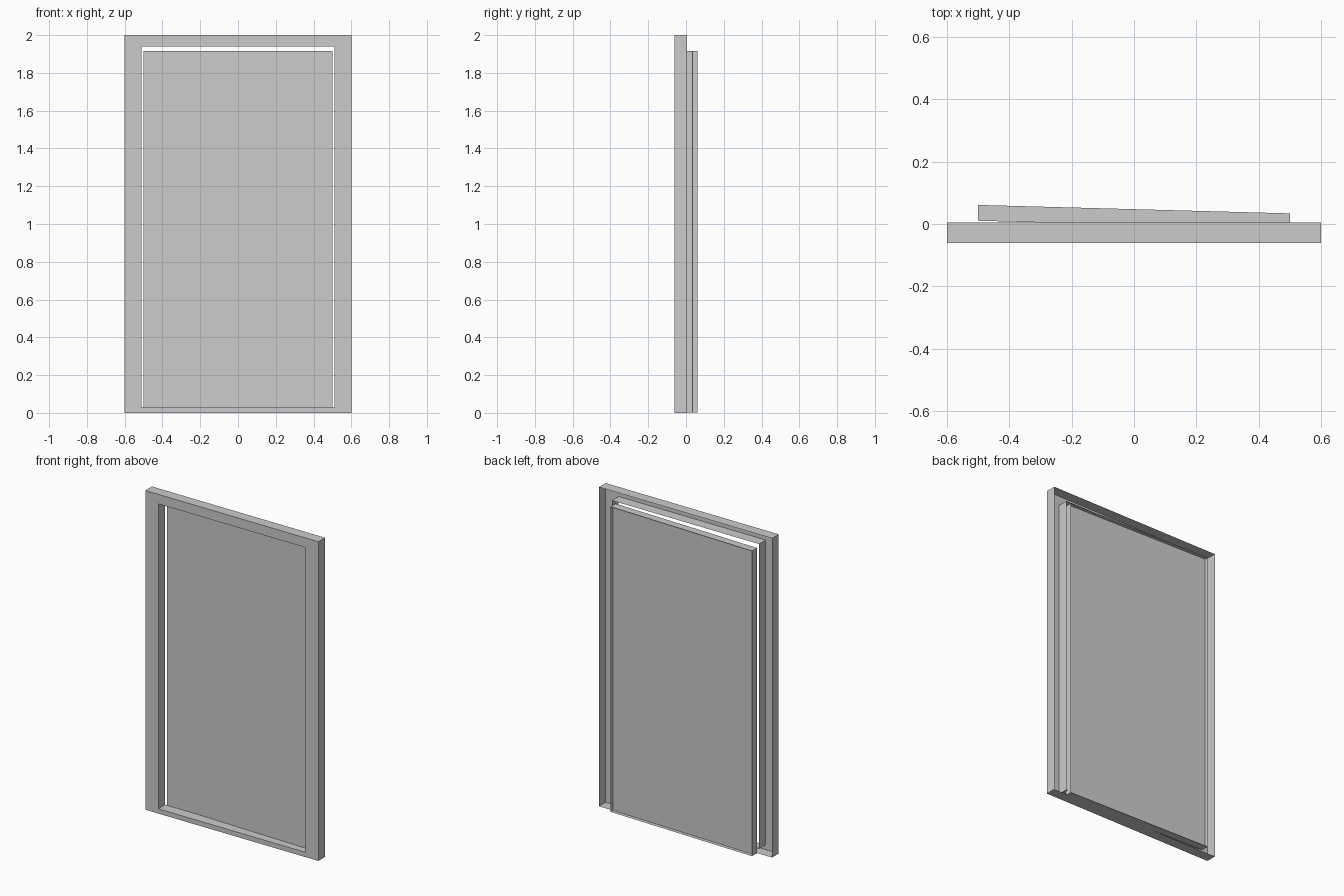
import bpy, bmesh

if "Cube" in bpy.data.objects:
    bpy.data.objects.remove(bpy.data.objects["Cube"])

FRONT, REAR = -0.061, 0.005      # frame depth
HINGE_SLOPE = -0.027             # the door leaf stands slightly ajar


def loop(bm, x, z0, z1, y, slope=0.0):
    """Rectangular ring of vertices facing -y, optionally swung about z."""
    pts = [(-x, z0), (x, z0), (x, z1), (-x, z1)]
    return [bm.verts.new((px, y + slope * px, pz)) for px, pz in pts]


def bridge(bm, a, b):
    """Join two vertex rings with four quads."""
    for i in range(4):
        j = (i + 1) % 4
        bm.faces.new((a[i], a[j], b[j], b[i]))


def finish(bm, name):
    mesh = bpy.data.meshes.new(name)
    bm.to_mesh(mesh)
    bm.free()
    obj = bpy.data.objects.new(name, mesh)
    bpy.context.collection.objects.link(obj)
    return obj


# Door frame: hollow shell with front face, outer and inner walls, open at the back
bm = bmesh.new()
outer = [loop(bm, 0.6, 0.0, 2.0, y) for y in (REAR, FRONT)]
inner = [loop(bm, 0.51, 0.03, 1.94, y) for y in (FRONT, REAR)]
rings = outer + inner
for a, b in zip(rings, rings[1:]):
    bridge(bm, b, a)
finish(bm, "door_frame")

# Door leaf: closed front slab
bm = bmesh.new()
front = loop(bm, 0.5, 0.003, 1.915, -0.003, HINGE_SLOPE)
middle = loop(bm, 0.5, 0.003, 1.915, 0.024, HINGE_SLOPE)
bm.faces.new(front)
bridge(bm, middle, front)
bm.faces.new(middle[::-1])
finish(bm, "door_leaf")

# Thin rim around the recessed back of the leaf
bm = bmesh.new()
bridge(bm, loop(bm, 0.5, 0.003, 1.915, 0.0475, HINGE_SLOPE),
       loop(bm, 0.5, 0.003, 1.915, 0.024, HINGE_SLOPE))
finish(bm, "door_back_rim")
